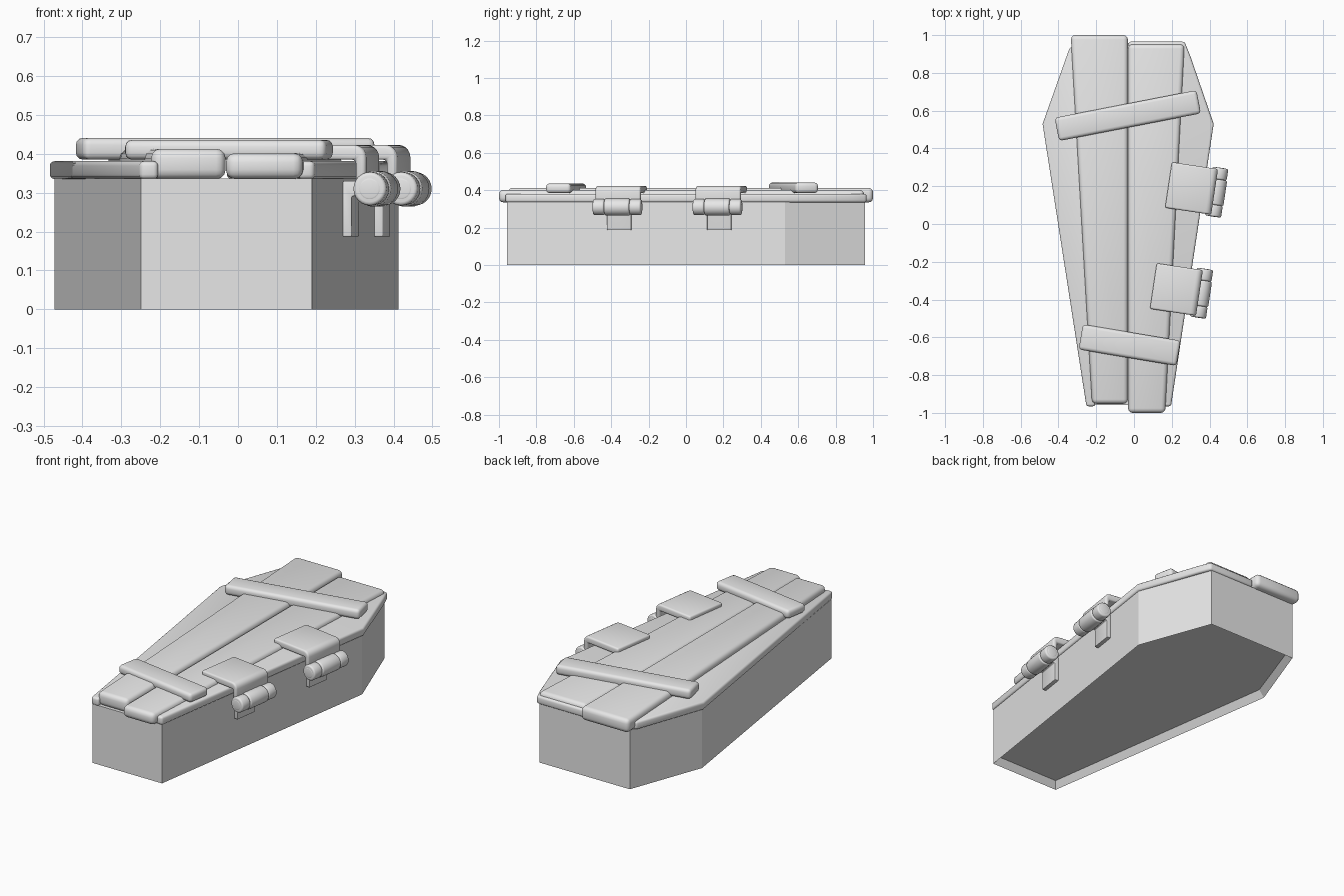
import bpy, bmesh, math
from mathutils import Matrix, Vector

cube = bpy.data.objects.get("Cube")
if cube:
    bpy.data.objects.remove(cube)

grey = bpy.data.materials.new("plain grey")
grey.use_nodes = True
grey.diffuse_color = (0.8, 0.8, 0.8, 1)
grey.node_tree.nodes["Principled BSDF"].inputs["Base Color"].default_value = (0.8, 0.8, 0.8, 1)


def finish(name, bm, matrix=Matrix(), bevel=0.0, smooth=True):
    """Round the hard edges, shade and link the part."""
    bmesh.ops.recalc_face_normals(bm, faces=bm.faces)
    if bevel:
        hard = [e for e in bm.edges if e.calc_face_angle(0) > math.radians(35)]
        bmesh.ops.bevel(bm, geom=hard, offset=bevel, segments=3, profile=0.5,
                        affect='EDGES', clamp_overlap=True)
    mesh = bpy.data.meshes.new(name)
    bm.to_mesh(mesh)
    bm.free()
    if smooth:
        mesh.shade_smooth()
        mesh.set_sharp_from_angle(angle=math.radians(45))
    mesh.materials.append(grey)
    obj = bpy.data.objects.new(name, mesh)
    obj.matrix_world = matrix
    bpy.context.collection.objects.link(obj)
    return obj


def extrude(outline, low, high):
    """Prism over a flat outline, from local z low to high."""
    bm = bmesh.new()
    base = bm.faces.new([bm.verts.new((x, y, low)) for x, y in outline])
    top = bmesh.ops.extrude_face_region(bm, geom=[base])
    verts = [g for g in top["geom"] if isinstance(g, bmesh.types.BMVert)]
    bmesh.ops.translate(bm, verts=verts, vec=(0, 0, high - low))
    return bm


# Box with a shallow recess underneath
box = extrude([(-0.25, -0.957), (0.19, -0.957), (0.413, 0.53),
               (0.255, 0.957), (-0.315, 0.957), (-0.472, 0.53)], 0, 0.337)
bmesh.ops.recalc_face_normals(box, faces=box.faces)
under = min(box.faces, key=lambda f: f.calc_center_median().z)
bmesh.ops.inset_region(box, faces=[under], thickness=0.03)
bmesh.ops.translate(box, verts=list(under.verts), vec=(0, 0, 0.04))
finish("box", box, smooth=False)

# Side boards of the lid, lying on the box rim
finish("lid_side_board_right", extrude(
    [(-0.484, 0.53), (-0.34, 0.935), (-0.30, 0.935), (-0.205, -0.965), (-0.252, -0.965)],
    0.335, 0.381), bevel=0.012)
finish("lid_side_board_left", extrude(
    [(0.422, 0.53), (0.298, 0.89), (0.268, 0.965), (-0.03, 0.965), (0.155, -0.965), (0.196, -0.965)],
    0.335, 0.381), bevel=0.012)

# Two long tapered boards down the middle
finish("lid_middle_board_right", extrude(
    [(-0.335, 1.0), (-0.032, 1.0), (-0.032, -0.952), (-0.222, -0.952)],
    0.335, 0.413), bevel=0.024)
finish("lid_middle_board_left", extrude(
    [(-0.031, 0.952), (0.268, 0.952), (0.166, -1.0), (-0.031, -1.0)],
    0.335, 0.402), bevel=0.024)


# Crooked battens across the lid
def batten(name, x, y, length, width, degrees, low, high):
    a, b = length / 2, width / 2
    turn = Matrix.Translation((x, y, 0)) @ Matrix.Rotation(math.radians(degrees), 4, 'Z')
    finish(name, extrude([(-a, -b), (a, -b), (a, b), (-a, b)], low, high), turn, 0.018)


batten("head_batten", -0.033, 0.574, 0.765, 0.125, 11, 0.385, 0.441)
batten("foot_batten", -0.023, -0.641, 0.525, 0.135, -9.5, 0.385, 0.436)


# Hinges: local x points out from the wall, local y runs along it
def barrel(name, matrix, centre, radius, length):
    bm = bmesh.new()
    place = Matrix.Translation(centre) @ Matrix.Rotation(math.pi / 2, 4, 'X')
    bmesh.ops.create_cone(bm, cap_ends=True, segments=24, radius1=radius,
                          radius2=radius, depth=length, matrix=place)
    finish(name, bm, matrix, 0.009)


def bent_plate():
    """Side profile of the top leaf, with a rounded bend at the outside."""
    outer = [(0.035 + 0.032 * math.sin(t), 0.391 + 0.032 * math.cos(t))
             for t in (math.pi / 2 * i / 5 for i in range(6))]
    return [(-0.18, 0.385), (-0.18, 0.423)] + outer + [(0.067, 0.325), (0.04, 0.325), (0.04, 0.385)]


wall = Vector((0.223, 1.487))
lean = Matrix.Rotation(-math.atan2(wall.x, wall.y), 4, 'Z')
upright = Matrix.Rotation(math.pi / 2, 4, 'X')
for label, y in (("foot", -0.355), ("head", 0.18)):
    wall_x = 0.19 + (y + 0.957) * wall.x / wall.y
    place = Matrix.Translation((wall_x, y, 0)) @ lean
    finish(label + "_hinge_plate", extrude(bent_plate(), -0.122, 0.122), place @ upright, 0.01)
    for side in (-1, 1):
        barrel(label + "_hinge_end_knuckle", place, (0.078, side * 0.099, 0.31), 0.043, 0.062)
    barrel(label + "_hinge_middle_knuckle", place, (0.078, 0, 0.31), 0.046, 0.136)
    barrel(label + "_hinge_pin", place, (0.078, 0, 0.31), 0.032, 0.262)
    # Lower leaf against the wall, joined to the middle knuckle
    strap = [(-0.005, 0.187), (0.022, 0.187), (0.022, 0.29), (0.06, 0.30),
             (0.06, 0.33), (-0.005, 0.33)]
    finish(label + "_hinge_strap", extrude(strap, -0.065, 0.065), place @ upright, 0.003)
